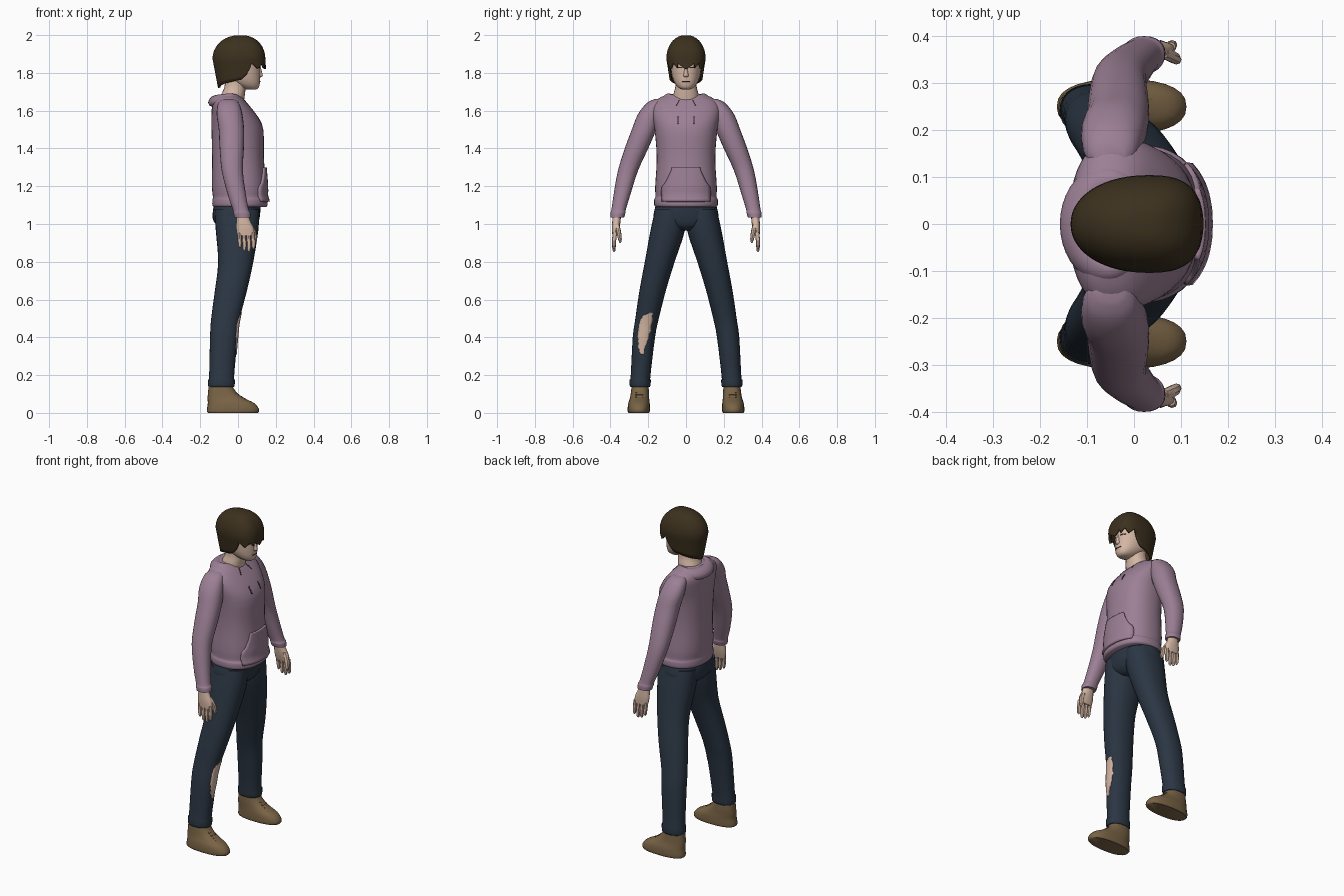
import bpy, bmesh, math, random
from mathutils import Vector
from mathutils.bvhtree import BVHTree

if "Cube" in bpy.data.objects:
    bpy.data.objects.remove(bpy.data.objects["Cube"])

random.seed(4)


def material(name, r, g, b):
    m = bpy.data.materials.new(name)
    m.diffuse_color = (r, g, b, 1)
    m.use_nodes = True
    m.node_tree.nodes["Principled BSDF"].inputs["Base Color"].default_value = m.diffuse_color
    return m


HOODIE = material("dusty mauve", 0.33, 0.215, 0.30)
JEANS = material("dark denim", 0.024, 0.037, 0.057)
SKIN = material("skin", 0.66, 0.47, 0.37)
HAIR = material("dark brown hair", 0.045, 0.03, 0.013)
SHOE = material("tan leather", 0.19, 0.125, 0.06)
DARK = material("dark line", 0.05, 0.03, 0.03)


def add(name, verts, faces, mat):
    mesh = bpy.data.meshes.new(name)
    mesh.from_pydata([tuple(v) for v in verts], [], faces)
    bm = bmesh.new()
    bm.from_mesh(mesh)
    bmesh.ops.recalc_face_normals(bm, faces=bm.faces)
    bm.to_mesh(mesh)
    bm.free()
    mesh.materials.append(mat)
    ob = bpy.data.objects.new(name, mesh)
    bpy.context.collection.objects.link(ob)
    return ob


def grid_faces(rows, cols, wrap_rows=False, wrap_cols=True):
    return [(i * cols + j, i * cols + (j + 1) % cols,
             (i + 1) % rows * cols + (j + 1) % cols, (i + 1) % rows * cols + j)
            for i in range(rows if wrap_rows else rows - 1)
            for j in range(cols if wrap_cols else cols - 1)]


def oval(a, p):
    c, s = math.cos(a), math.sin(a)
    return (math.copysign(abs(c) ** (2 / p), c), math.copysign(abs(s) ** (2 / p), s))


def spline(keys, steps):
    """Smooth interpolation through a list of tuples."""
    out = []
    for i in range(len(keys) - 1):
        k = [keys[max(0, min(len(keys) - 1, i + d))] for d in (-1, 0, 1, 2)]
        for s in range(steps):
            t = s / steps
            out.append([0.5 * (2 * b + (c - a) * t + (2 * a - 5 * b + 4 * c - d) * t * t
                               + (3 * b - a - 3 * c + d) * t ** 3) for a, b, c, d in zip(*k)])
    return out + [list(keys[-1])]


def loft(name, rings, mat, side=1, n=24, p=2.2, steps=3):
    """Closed body through level rings (z, cx, cy, rx, ry)."""
    rows = spline(rings, steps)
    verts = []
    for z, cx, cy, rx, ry in rows:
        for j in range(n):
            u, v = oval(math.tau * j / n, p)
            verts.append((cx + rx * u, side * cy + ry * v, z))
    faces = grid_faces(len(rows), n)
    faces += [tuple(range(n)), tuple(range(len(verts) - n, len(verts)))]
    return add(name, verts, faces, mat)


def plate(name, target, rows, mat, lift=0.003, cols=9, rag=0.0, steps=4):
    """Patch of rows (z, y_from, y_to) laid on the front of a target."""
    tree = BVHTree.FromPolygons([v.co for v in target.data.vertices],
                                [tuple(q.vertices) for q in target.data.polygons])
    rows = spline(rows, steps)
    verts = []
    for z, a, b in rows:
        a += random.uniform(-rag, rag)
        b += random.uniform(-rag, rag)
        for j in range(cols):
            y = a + (b - a) * j / (cols - 1)
            hit = tree.ray_cast(Vector((1, y, z)), Vector((-1, 0, 0)))[0]
            verts.append(((hit.x if hit else 0) + lift, y, z))
    ob = add(name, verts, grid_faces(len(rows), cols, wrap_cols=False), mat)
    if ob.data.polygons[0].normal.x < 0:
        ob.data.flip_normals()
    sol = ob.modifiers.new("thickness", 'SOLIDIFY')
    sol.thickness = lift + 0.002
    sol.offset = -1
    return ob


# Hoodie body with hem
torso = loft("hoodie_body", [
    (1.09, .01, 0, .138, .158), (1.10, .01, 0, .146, .168), (1.13, .01, 0, .145, .168),
    (1.145, .007, 0, .14, .162), (1.2, .005, 0, .143, .163), (1.35, 0, 0, .137, .155),
    (1.5, -.003, 0, .137, .166), (1.575, -.02, 0, .12, .18), (1.63, -.04, 0, .097, .18),
    (1.665, -.05, 0, .075, .145), (1.685, -.05, 0, .05, .1)], HOODIE, n=40, p=2.3)

# Front pouch pocket and drawstrings
plate("pouch_pocket", torso, [(1.30, -.075, .075), (1.27, -.085, .085), (1.22, -.11, .11),
                              (1.19, -.13, .13), (1.12, -.13, .13)], HOODIE, lift=.012, cols=17)
for s in (-1, 1):
    plate("drawstring", torso, [(1.57, s * .043 - .003, s * .043 + .003),
                                (1.53, s * .043 - .003, s * .043 + .003)], DARK, cols=2)
    plate("drawstring_eyelet", torso, [(1.66, s * .035 - .002, s * .035 + .002),
                                       (1.63, s * .05 - .002, s * .05 + .002)], DARK, cols=2)

# Folded hood: a thick roll around the neck
verts = []
for i in range(40):
    a = math.tau * i / 40
    c, s = math.cos(a), math.sin(a)
    back = (1 - c) / 2
    zc = 1.664 - .012 * back ** 2 - .022 * max(0, c) ** 2
    w = .02 + .016 * back
    for j in range(12):
        b = math.tau * j / 12
        r = w * math.cos(b)
        verts.append((-.052 + (.07 + r) * c, (.099 + r) * s,
                      zc + .03 * math.sin(b) - .25 * r))
add("hood", verts, grid_faces(40, 12, wrap_rows=True), HOODIE)

# Jeans seat
loft("jeans_seat", [(1.13, 0, 0, .12, .15), (1.09, -.005, 0, .125, .163),
                    (1.03, -.01, 0, .124, .17), (.99, -.005, 0, .105, .12),
                    (.965, 0, 0, .07, .04)], JEANS, n=32)

for s, label in ((-1, "right"), (1, "left")):
    # Sleeve with cuff
    loft(label + "_sleeve", [
        (1.662, -.05, .14, .03, .025), (1.64, -.05, .16, .055, .048), (1.58, -.045, .193, .068, .062),
        (1.5, -.035, .222, .067, .065), (1.4, -.033, .262, .064, .062), (1.28, -.03, .308, .056, .053),
        (1.15, -.005, .34, .048, .044), (1.075, .015, .357, .042, .038), (1.06, .02, .36, .045, .04),
        (1.035, .024, .364, .043, .036)], HOODIE, s)

    # Hand
    loft(label + "_palm", [(1.06, .024, .365, .03, .022), (1.02, .028, .368, .036, .022),
                           (.98, .036, .372, .046, .02), (.94, .042, .376, .046, .014)], SKIN, s, n=16)
    for k, tip in enumerate((.875, .858, .853, .868)):
        x = .006 + .024 * k
        loft(label + "_finger", [(.955, x, .376, .011, .012), (.91, x + .003, .381, .011, .011),
                                 (tip + .01, x + .004, .381, .009, .008),
                                 (tip, x + .004, .381, .003, .003)], SKIN, s, n=8)
    loft(label + "_thumb", [(1.0, .06, .366, .014, .013), (.96, .082, .356, .014, .012),
                            (.92, .09, .35, .011, .01), (.9, .092, .348, .004, .004)], SKIN, s, n=8)

    # Trouser leg with turned cuff
    leg = loft(label + "_jeans_leg", [
        (1.08, -.005, .085, .118, .077), (.97, -.005, .096, .113, .091), (.8, -.012, .139, .093, .079),
        (.65, -.037, .176, .085, .07), (.5, -.066, .206, .076, .062), (.4, -.075, .223, .073, .059),
        (.19, -.087, .241, .066, .052), (.178, -.087, .242, .071, .056), (.145, -.088, .243, .07, .055),
        (.137, -.088, .243, .066, .05)], JEANS, s, n=28)
    if s < 0:
        plate("torn_knee", leg, [(.53, -.192, -.178), (.505, -.235, -.18), (.45, -.25, -.184),
                                 (.39, -.254, -.198), (.345, -.25, -.215), (.31, -.238, -.228)],
              SKIN, lift=.004, rag=.004)

    # Shoe
    loft(label + "_shoe", [
        (0, -.027, .25, .132, .054), (.006, -.027, .25, .137, .058), (.022, -.027, .25, .137, .059),
        (.05, -.036, .249, .124, .057), (.078, -.063, .246, .098, .051), (.105, -.082, .244, .077, .048),
        (.15, -.095, .243, .06, .044)], SHOE, s, n=28, p=2.4)
    # Laces across the instep
    for k in range(4):
        x, z = -.012 + .016 * k, .108 - .0125 * k
        bpy.ops.mesh.primitive_cube_add(size=1, location=(x, s * .247, z), rotation=(0, .66, 0))
        lace = bpy.context.object
        lace.name = label + "_lace"
        lace.scale = (.007, .04, .008)
        lace.data.materials.append(SHOE)

# Neck and head
loft("neck", [(1.64, -.04, 0, .07, .075), (1.69, -.025, 0, .062, .066), (1.73, -.015, 0, .056, .056),
              (1.8, -.01, 0, .056, .056)], SKIN)
head = loft("head", [
    (1.712, .07, 0, .025, .022), (1.722, .062, 0, .047, .04), (1.745, .043, 0, .073, .059),
    (1.78, .021, 0, .097, .073), (1.83, .006, 0, .112, .081), (1.88, 0, 0, .115, .085),
    (1.94, 0, 0, .095, .075), (1.97, 0, 0, .05, .04)], SKIN, n=32)
loft("nose", [(1.835, .108, 0, .012, .008), (1.80, .114, 0, .014, .011), (1.785, .114, 0, .017, .014),
              (1.777, .108, 0, .012, .01)], SKIN, n=12)
plate("mouth", head, [(1.758, -.022, .022), (1.753, -.022, .022)], DARK, lift=.002, steps=1)
for s in (-1, 1):
    plate("eye", head, [(1.832, s * .035 - .014, s * .035 + .014),
                        (1.826, s * .035 - .014, s * .035 + .014)], DARK, lift=.002, steps=1)


# Hair: domed cap with a jagged fringe and longer back
def hair_edge(a):
    deg = abs(math.degrees(a))
    if deg < 76:
        return 1.82 + .032 * abs((deg / 19) % 2 - 1 if deg > 19 else deg / 19)
    if deg < 92:
        return 1.84 - .075 * (deg - 76) / 16
    return 1.765 - .045 * (deg - 92) / 88


N, CAP, DROP = 96, 9, 6
verts = []
for i in range(1, CAP + DROP + 1):
    for j in range(N):
        a = math.tau * j / N
        a = a if a <= math.pi else a - math.tau
        if i <= CAP:
            ph = math.pi / 2 * i / CAP
            f, z = math.sin(ph) ** .9, 1.875 + .125 * math.cos(ph)
        else:
            f, z = 1, 1.875 + (hair_edge(a) - 1.875) * (i - CAP) / DROP
        d = max(0, 1.875 - z)
        u, v = oval(a, 2.7 if abs(a) < math.pi / 2 else 2.1)
        x = u * (.115 * (1 + .5 * d) if u > 0 else .165 * (1 - 1.15 * d))
        verts.append((.015 + .015 * f + x * f, v * .104 * (1 - 1.5 * d) * f, z))
hair = add("hair", verts, grid_faces(CAP + DROP, N) + [tuple(range(N))], HAIR)
thick = hair.modifiers.new("thickness", 'SOLIDIFY')
thick.thickness = .012
thick.offset = -1

# Smooth shading with crisp edges
bpy.ops.object.select_all(action='SELECT')
bpy.context.view_layer.objects.active = hair
bpy.ops.object.shade_smooth_by_angle(angle=math.radians(40))
